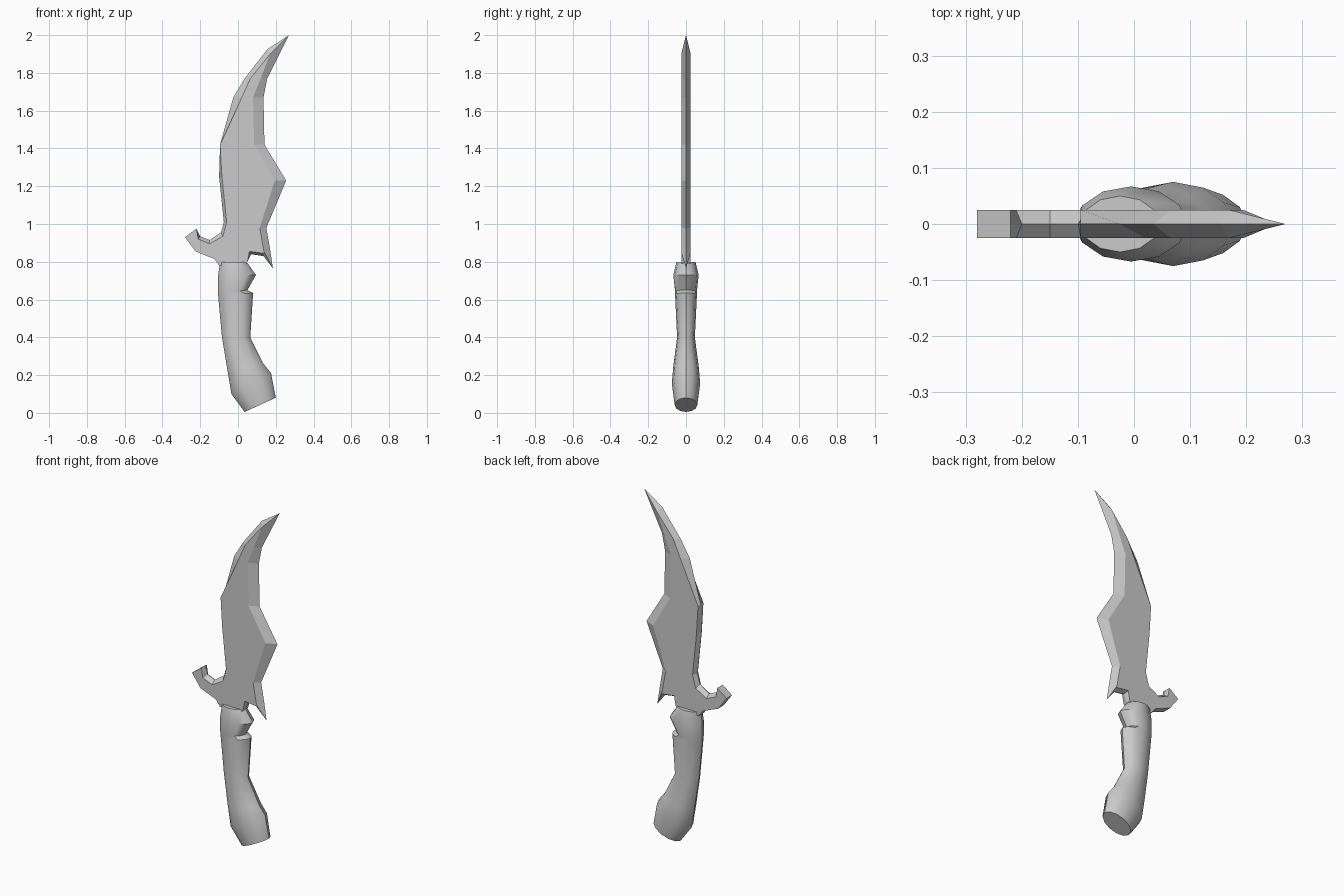
import bpy, bmesh, math

cube = bpy.data.objects.get("Cube")
if cube:
    bpy.data.objects.remove(cube, do_unlink=True)

grey = bpy.data.materials.new("plain grey")
grey.use_nodes = True
grey.diffuse_color = (0.6, 0.6, 0.6, 1)
grey.node_tree.nodes["Principled BSDF"].inputs["Base Color"].default_value = (0.6, 0.6, 0.6, 1)


def loft(name, loops, smooth=False):
    """Skin a list of equal-length point loops and cap both ends."""
    bm = bmesh.new()
    rows = [[bm.verts.new(p) for p in loop] for loop in loops]
    n = len(rows[0])
    for a, b in zip(rows, rows[1:]):
        for i in range(n):
            j = (i + 1) % n
            bm.faces.new((a[i], a[j], b[j], b[i]))
    bm.faces.new(rows[0])
    bm.faces.new(rows[-1])
    bmesh.ops.remove_doubles(bm, verts=bm.verts, dist=0.0005)
    bmesh.ops.recalc_face_normals(bm, faces=bm.faces)
    mesh = bpy.data.meshes.new(name)
    bm.to_mesh(mesh)
    bm.free()
    mesh.materials.append(grey)
    obj = bpy.data.objects.new(name, mesh)
    bpy.context.collection.objects.link(obj)
    if smooth:
        bpy.ops.object.select_all(action="DESELECT")
        obj.select_set(True)
        bpy.context.view_layer.objects.active = obj
        bpy.ops.object.shade_smooth_by_angle(angle=math.radians(35))
    return obj


# Blade with hooked guard: outline x, z, then the offset of the flat side's rim
outline = [
    # spine from the tip down
    (0.27, 2.00, -0.10, -0.10), (0.155, 1.925, 0.015, -0.025),
    (0.035, 1.77, 0.03, 0), (-0.025, 1.67, 0.045, 0),
    (-0.095, 1.42, 0, 0), (-0.10, 1.25, 0.015, 0), (-0.075, 1.01, 0.015, 0),
    # hooked guard
    (-0.09, 0.955, 0.01, -0.02), (-0.15, 0.915, 0, -0.02),
    (-0.20, 0.935, -0.01, -0.015), (-0.22, 0.975, 0, 0),
    (-0.28, 0.93, 0, 0), (-0.225, 0.855, 0, 0), (-0.125, 0.815, 0, 0),
    # root inside the grip
    (-0.10, 0.78, 0, 0), (0.03, 0.77, 0, 0),
    # barb
    (0.05, 0.80, 0, 0), (0.07, 0.84, -0.01, 0.015),
    (0.135, 0.83, 0, 0.015), (0.185, 0.765, -0.045, 0.085),
    (0.17, 0.865, -0.035, 0), (0.15, 0.98, -0.035, 0),
    # cutting edge back up
    (0.255, 1.23, -0.06, 0), (0.14, 1.42, -0.055, 0),
    (0.135, 1.67, -0.055, 0), (0.155, 1.77, -0.035, 0),
]
HALF = 0.025
rim = [(x + dx, z + dz) for x, z, dx, dz in outline]
loft("blade", [
    [(x, -HALF, z) for x, z in rim],
    [(x, 0, z) for x, z, _, _ in outline],
    [(x, HALF, z) for x, z in rim],
])

# Grip: each ring runs from its left x, z to its right x, z with a half width
rings = [
    (0.035, 0.005, 0.20, 0.08, 0.06),
    (-0.035, 0.10, 0.175, 0.21, 0.075),
    (-0.055, 0.22, 0.135, 0.26, 0.068),
    (-0.085, 0.40, 0.065, 0.40, 0.047),
    (-0.105, 0.62, 0.08, 0.635, 0.058),
    (-0.105, 0.64, 0.05, 0.65, 0.058),
    (-0.105, 0.73, 0.095, 0.73, 0.067),
    (-0.095, 0.80, 0.045, 0.80, 0.05),
]
SIDES = 12
loops = []
for xl, zl, xr, zr, w in rings:
    loop = []
    for i in range(SIDES):
        a = 2 * math.pi * i / SIDES
        t = 0.5 + 0.5 * math.cos(a)
        loop.append((xl + (xr - xl) * t, w * math.sin(a), zl + (zr - zl) * t))
    loops.append(loop)
loft("grip", loops, smooth=True)
